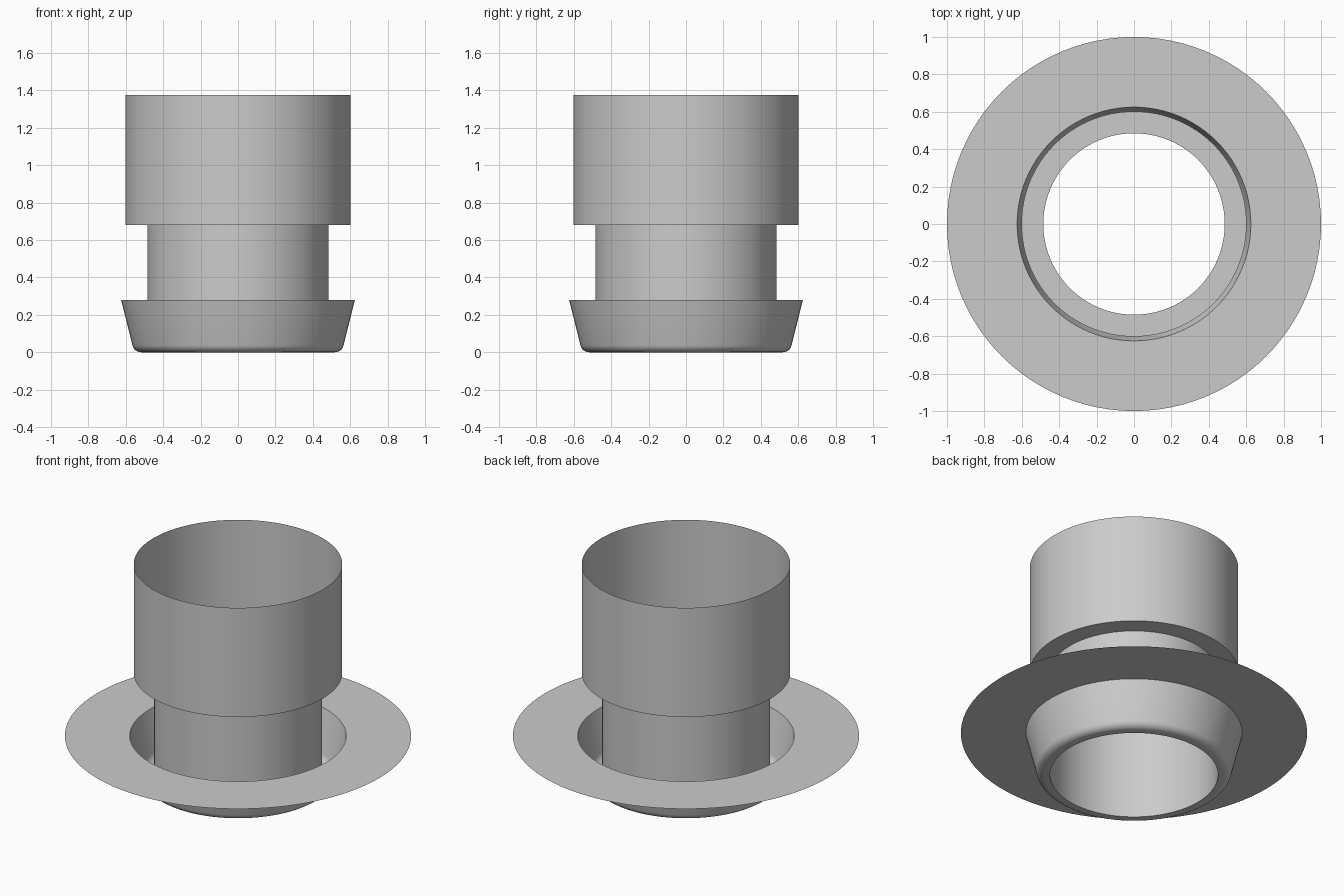
import bpy
import bmesh
import math

default_cube = bpy.data.objects.get("Cube")
if default_cube:
    bpy.data.objects.remove(default_cube, do_unlink=True)

SEGMENTS = 96

# Single plain grey
grey = bpy.data.materials.new("plain grey")
grey.use_nodes = True
GREY = (0.6, 0.6, 0.6, 1.0)
grey.diffuse_color = GREY
grey.node_tree.nodes["Principled BSDF"].inputs["Base Color"].default_value = GREY


def revolve(name, profile):
    """Turn an open (radius, height) profile around z into a thin sheet."""
    bm = bmesh.new()
    rings = []
    for radius, height in profile:
        ring = []
        for i in range(SEGMENTS):
            a = math.tau * i / SEGMENTS
            ring.append(bm.verts.new((radius * math.cos(a), radius * math.sin(a), height)))
        rings.append(ring)
    for low, high in zip(rings, rings[1:]):
        for i in range(SEGMENTS):
            j = (i + 1) % SEGMENTS
            bm.faces.new((low[i], low[j], high[j], high[i]))
    mesh = bpy.data.meshes.new(name)
    bm.to_mesh(mesh)
    bm.free()
    mesh.materials.append(grey)
    obj = bpy.data.objects.new(name, mesh)
    bpy.context.collection.objects.link(obj)
    bpy.ops.object.select_all(action="DESELECT")
    obj.select_set(True)
    bpy.context.view_layer.objects.active = obj
    bpy.ops.object.shade_smooth_by_angle(angle=math.radians(30))
    return obj


NECK_R, COLLAR_R, CUP_R, FLANGE_R = 0.485, 0.602, 0.625, 1.0
STEP_Z, TOP_Z, FLANGE_Z = 0.68, 1.375, 0.28

# Narrow open tube, and the wide sleeve with its underside step
revolve("neck_tube", [(NECK_R, 0), (NECK_R, STEP_Z)])
revolve("upper_sleeve", [(NECK_R, STEP_Z), (COLLAR_R, STEP_Z), (COLLAR_R, TOP_Z)])

# Cup with a rounded lower edge, flaring up to the flat flange
FILLET, CENTRE_R, STEPS = 0.05, 0.516, 8
slope = math.atan2(FLANGE_Z, CUP_R - 0.555)
fillet = []
for k in range(STEPS + 1):
    a = slope * k / STEPS
    fillet.append((CENTRE_R + FILLET * math.sin(a), FILLET * (1 - math.cos(a))))
revolve("flared_cup", [(NECK_R, 0)] + fillet + [(CUP_R, FLANGE_Z)])
revolve("flange", [(CUP_R, FLANGE_Z), (FLANGE_R, FLANGE_Z)])
